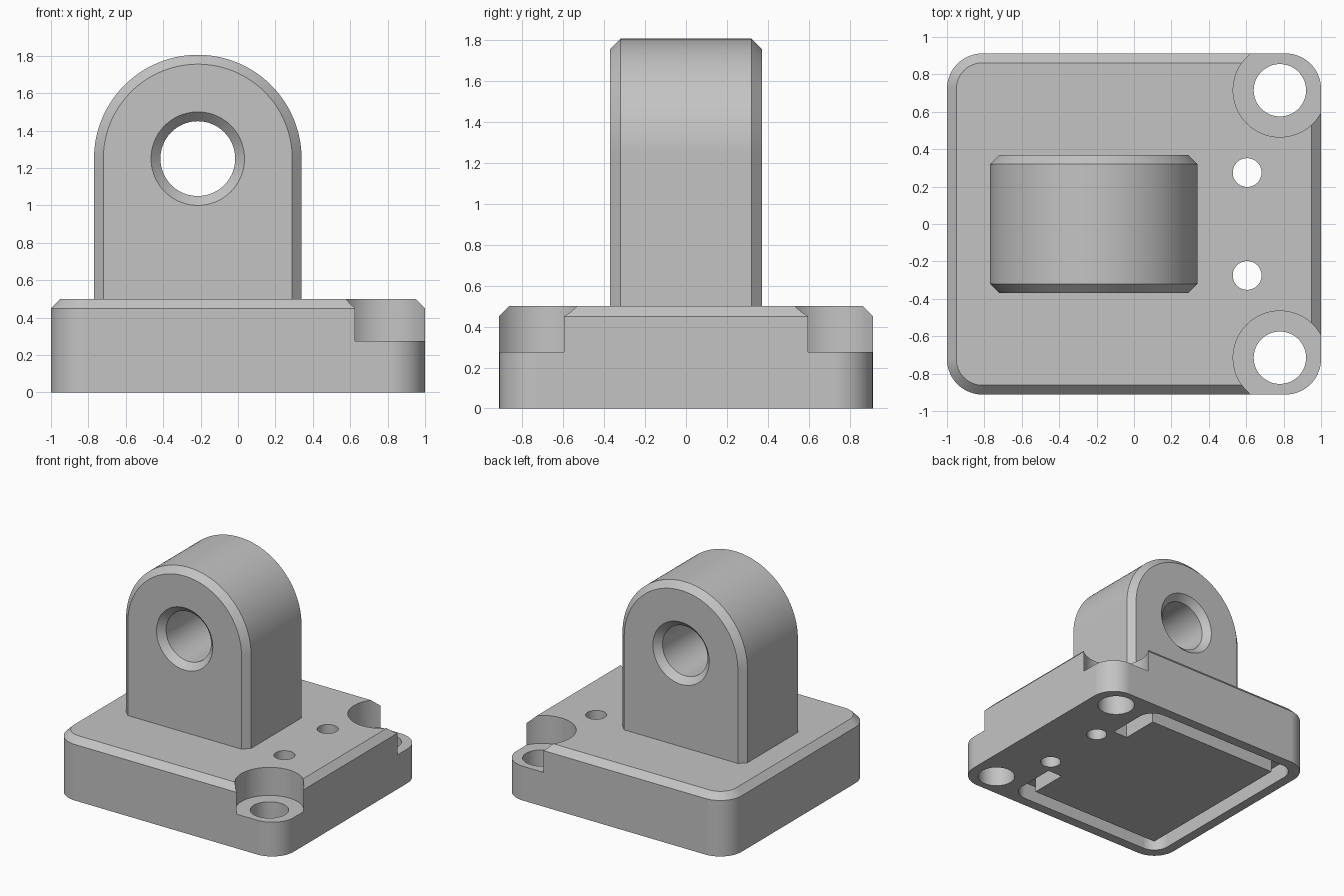
import bpy, bmesh
from math import sin, cos, pi, radians

if "Cube" in bpy.data.objects:
    bpy.data.objects.remove(bpy.data.objects["Cube"], do_unlink=True)

grey = bpy.data.materials.new("machined grey")
grey.use_nodes = True
COLOUR = (0.55, 0.55, 0.55, 1)
grey.diffuse_color = COLOUR
grey.node_tree.nodes["Principled BSDF"].inputs["Base Color"].default_value = COLOUR


def loft(name, rings):
    """Closed solid through rings of equal point count."""
    bm = bmesh.new()
    loops = [[bm.verts.new(p) for p in ring] for ring in rings]
    n = len(loops[0])
    bm.faces.new(loops[0])
    bm.faces.new(loops[-1])
    for a, b in zip(loops, loops[1:]):
        for i in range(n):
            j = (i + 1) % n
            bm.faces.new((a[i], a[j], b[j], b[i]))
    bmesh.ops.recalc_face_normals(bm, faces=bm.faces)
    mesh = bpy.data.meshes.new(name)
    bm.to_mesh(mesh)
    bm.free()
    mesh.materials.append(grey)
    obj = bpy.data.objects.new(name, mesh)
    bpy.context.collection.objects.link(obj)
    return obj


def arc(cx, cy, r, start, end, steps):
    return [(cx + r * cos(start + (end - start) * i / steps),
             cy + r * sin(start + (end - start) * i / steps)) for i in range(steps + 1)]


def circle(cx, cy, r, steps=72):
    return arc(cx, cy, r, 0, 2 * pi, steps)[:-1]


def rounded_rect(x0, x1, y0, y1, r):
    corners = [(x1 - r, y1 - r), (x0 + r, y1 - r), (x0 + r, y0 + r), (x1 - r, y0 + r)]
    return [p for k, (cx, cy) in enumerate(corners)
            for p in arc(cx, cy, r, k * pi / 2, (k + 1) * pi / 2, 14)]


def rect(x0, x1, y0, y1):
    return [(x0, y0), (x1, y0), (x1, y1), (x0, y1)]


def flat(points, z):
    return [(x, y, z) for x, y in points]


def upright(points, y):
    return [(x, y, z) for x, z in points]


def prism(name, points, z0, z1):
    return loft(name, [flat(points, z0), flat(points, z1)])


def cut(obj, cutter):
    mod = obj.modifiers.new("cut", 'BOOLEAN')
    mod.operation = 'DIFFERENCE'
    mod.solver = 'EXACT'
    mod.object = cutter
    bpy.context.view_layer.objects.active = obj
    bpy.ops.object.modifier_apply(modifier=mod.name)
    bpy.data.objects.remove(cutter, do_unlink=True)


def finish(obj):
    bpy.ops.object.select_all(action='DESELECT')
    obj.select_set(True)
    bpy.context.view_layer.objects.active = obj
    bpy.ops.object.shade_smooth_by_angle(angle=radians(30))
    mod = obj.modifiers.new("flat faces", 'WEIGHTED_NORMAL')
    mod.keep_sharp = True


CHAMFER = 0.05

# Base plate with a chamfered top edge
HALF_Y, HEIGHT, CORNER = 0.912, 0.5, 0.19
side = rounded_rect(-1, 1, -HALF_Y, HALF_Y, CORNER)
top = rounded_rect(-1 + CHAMFER, 1 - CHAMFER, -HALF_Y + CHAMFER, HALF_Y - CHAMFER,
                   CORNER - CHAMFER)
base = loft("base_plate", [flat(side, 0), flat(side, HEIGHT - CHAMFER), flat(top, HEIGHT)])

# Counterbored mounting holes and small pin holes
for s in (-1, 1):
    cut(base, prism("counterbore", circle(0.78, s * 0.715, 0.25), 0.275, 0.7))
    cut(base, prism("bolt_hole", circle(0.78, s * 0.715, 0.14), -0.1, 0.7))
    cut(base, prism("pin_hole", circle(0.605, s * 0.275, 0.077, 48), -0.1, 0.7))

# C-shaped groove in the underside
groove = prism("groove", rounded_rect(-0.92, 0.53, -0.83, 0.83, 0.13), -0.1, 0.14)
cut(groove, prism("island", rect(-0.79, 0.4, -0.7, 0.7), -0.2, 0.3))
cut(groove, prism("gap", rect(0.3, 0.7, -0.39, 0.39), -0.2, 0.3))
cut(base, groove)
finish(base)

# Upright lug with an arched top, chamfered front and back
LUG_X, LUG_Z, LUG_R, LUG_Y = -0.215, 1.25, 0.555, 0.37


def arch(r):
    return arc(LUG_X, LUG_Z, r, 0, pi, 64) + [(LUG_X - r, 0.45), (LUG_X + r, 0.45)]


lug = loft("lug", [upright(arch(LUG_R - c), y) for c, y in (
    (CHAMFER, -LUG_Y), (0, CHAMFER - LUG_Y), (0, LUG_Y - CHAMFER), (CHAMFER, LUG_Y))])

# Pin bore with countersunk ends
BORE = 0.2
cut(lug, loft("bore", [upright(circle(LUG_X, LUG_Z, BORE + c), y) for c, y in (
    (2 * CHAMFER, -LUG_Y - CHAMFER), (0, CHAMFER - LUG_Y),
    (0, LUG_Y - CHAMFER), (2 * CHAMFER, LUG_Y + CHAMFER))]))
finish(lug)
